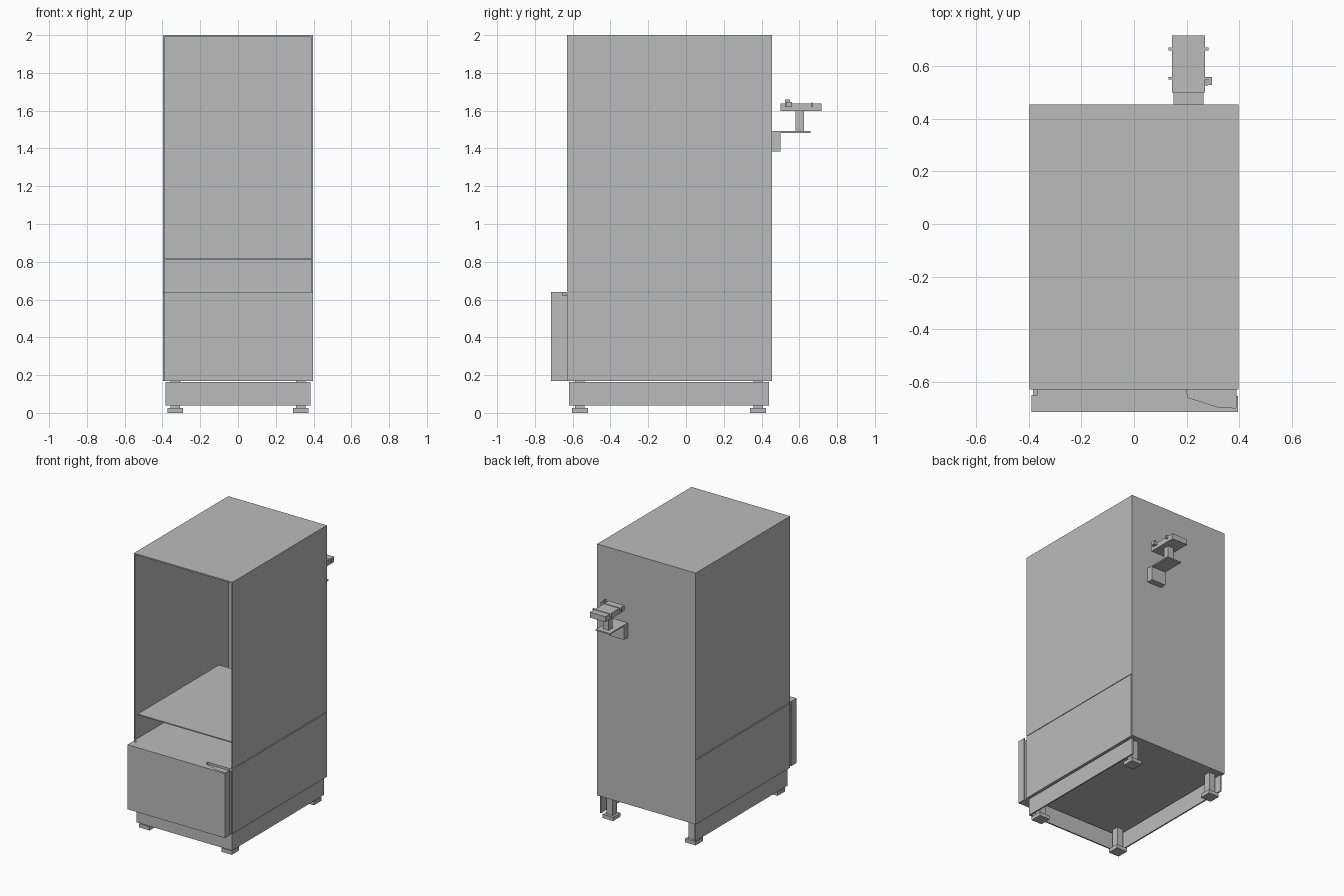
import bpy, bmesh

if "Cube" in bpy.data.objects:
    bpy.data.objects.remove(bpy.data.objects["Cube"])

grey = bpy.data.materials.new("plain_grey")
grey.diffuse_color = (0.5, 0.5, 0.5, 1)
grey.use_nodes = True
grey.node_tree.nodes["Principled BSDF"].inputs["Base Color"].default_value = grey.diffuse_color


def prism(name, pts, z0, z1):
    """Extrude a plan outline (counter-clockwise) from z0 to z1."""
    bm = bmesh.new()
    low = [bm.verts.new((x, y, z0)) for x, y in pts]
    high = [bm.verts.new((x, y, z1)) for x, y in pts]
    bm.faces.new(low[::-1])
    bm.faces.new(high)
    n = len(pts)
    for i in range(n):
        j = (i + 1) % n
        bm.faces.new((low[i], low[j], high[j], high[i]))
    me = bpy.data.meshes.new(name)
    bm.to_mesh(me)
    bm.free()
    me.materials.append(grey)
    ob = bpy.data.objects.new(name, me)
    bpy.context.collection.objects.link(ob)
    return ob


def box(name, x, y, z):
    return prism(name, [(x[0], y[0]), (x[1], y[0]), (x[1], y[1]), (x[0], y[1])], *z)


FRONT, BACK, W, T = -0.63, 0.455, 0.397, 0.01

# Open-fronted upper housing
for side, s in (("left", -1), ("right", 1)):
    box(side + "_wall", sorted((s * W, s * (W - T))), (FRONT, BACK - T), (0.643, 2.0 - T))
box("top_panel", (-W, W), (FRONT, BACK), (2.0 - T, 2.0))
box("back_panel", (-W, W), (BACK - T, BACK), (0.17, 2.0 - T))
box("inner_shelf", (-W + T, W - T), (-0.60, 0.335), (0.812, 0.82))

# Closed lower cabinet
box("lower_cabinet", (-W - 0.001, W + 0.001), (FRONT, BACK - T), (0.17, 0.638))

# Lower door with a grip recess along the right of its top edge
grip = [(-0.37, FRONT), (-0.37, -0.65), (-0.39, -0.65), (-0.39, -0.715),
        (0.396, -0.715), (0.396, -0.655), (0.388, -0.655), (0.388, -0.70),
        (0.32, -0.697), (0.205, -0.66), (0.20, FRONT)]
prism("door_top_edge", grip, 0.622, 0.64)
box("door_panel", (-0.39, 0.396), (-0.715, -0.655), (0.17, 0.622))
box("door_backing", (-0.385, 0.39), (-0.655, FRONT), (0.17, 0.622))

# Plinth, open at the back
box("plinth_front", (-0.385, 0.385), (-0.62, -0.61), (0.04, 0.163))
for side, s in (("left", -1), ("right", 1)):
    box("plinth_" + side, sorted((s * 0.385, s * 0.375)), (-0.61, 0.44), (0.04, 0.163))

# Feet
for side, s in (("left", -1), ("right", 1)):
    for end, y in (("front", -0.562), ("back", 0.382)):
        x = s * 0.332
        tag = "_" + end + "_" + side
        box("foot_pad" + tag, (x - 0.042, x + 0.042), (y - 0.042, y + 0.042), (0, 0.027))
        box("foot_post" + tag, (x - 0.025, x + 0.025), (y - 0.025, y + 0.025), (0.027, 0.17))

# Rear bracket and tray
box("bracket_mount", (0.15, 0.265), (BACK, 0.50), (1.385, 1.483))
box("bracket_plate", (0.15, 0.265), (BACK, 0.66), (1.483, 1.492))
box("bracket_post", (0.185, 0.23), (0.58, 0.625), (1.492, 1.60))
box("tray", (0.145, 0.27), (0.50, 0.718), (1.598, 1.638))
for name, y in (("rear", 0.666), ("near", 0.555)):
    box("tray_pin_" + name, (0.132, 0.284), (y - 0.005, y + 0.005), (1.62, 1.642))
box("tray_lever", (0.284, 0.296), (0.53, 0.56), (1.62, 1.645))
box("tray_catch", (0.272, 0.28), (0.525, 0.55), (1.62, 1.66))
